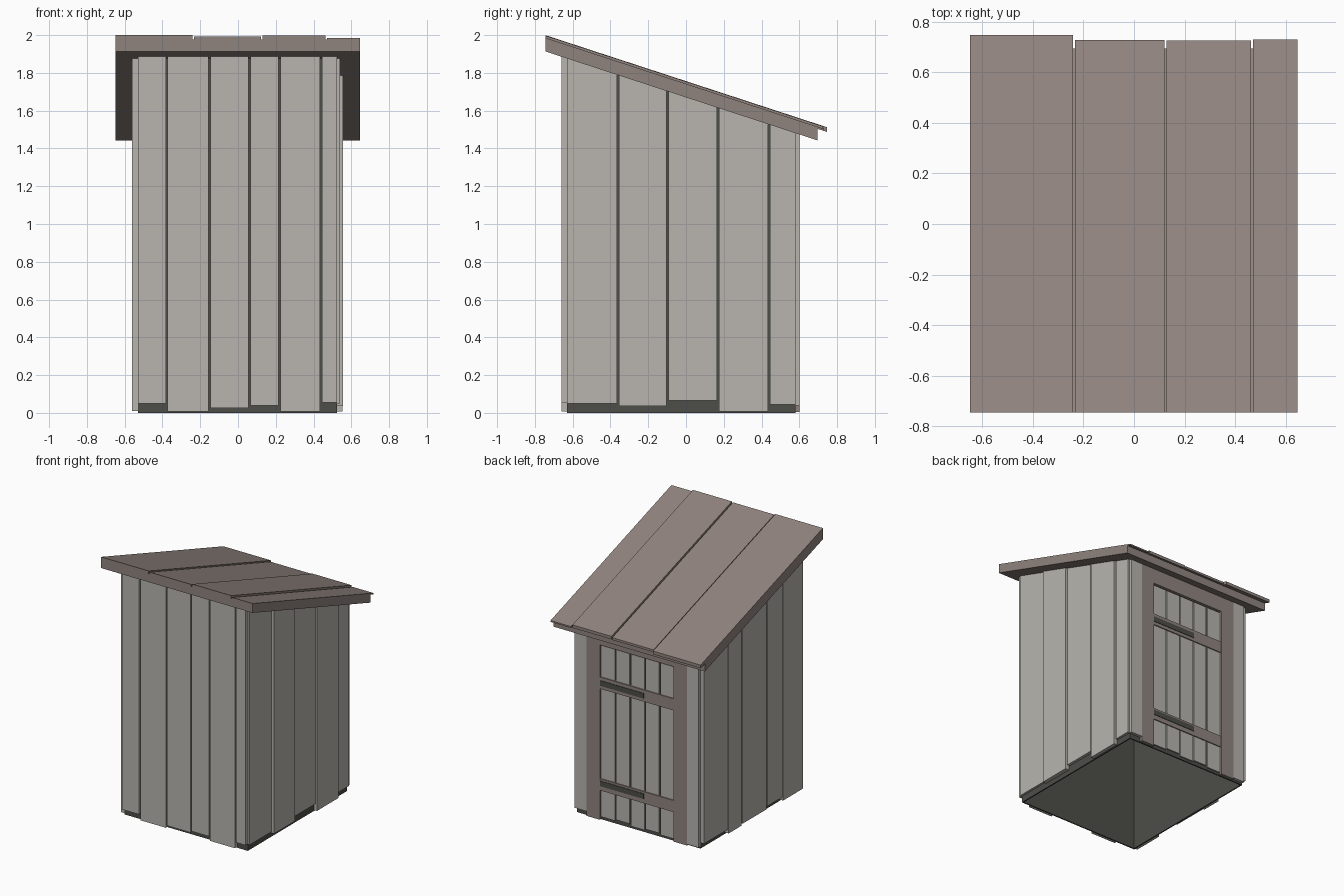
import bpy

cube = bpy.data.objects.get("Cube")
if cube:
    bpy.data.objects.remove(cube, do_unlink=True)


def material(name, color):
    mat = bpy.data.materials.new(name)
    mat.use_nodes = True
    mat.diffuse_color = (*color, 1)
    mat.node_tree.nodes["Principled BSDF"].inputs["Base Color"].default_value = (*color, 1)
    return mat


GRAY = material("weathered gray wood", (0.48, 0.463, 0.425))
BROWN = material("brown wood", (0.28, 0.23, 0.208))
DARK = material("dark gray", (0.075, 0.077, 0.065))


def roof_line(offset=0.0):
    """Height of the sloping roof underside, raised by offset."""
    return lambda y: 1.914 - 0.327 * (y + 0.745) + offset


def slab(name, mat, xs, ys, bottom, top):
    """Upright block whose bottom and top are heights or slopes along y."""
    height = lambda h, y: h(y) if callable(h) else h
    verts = [(x, y, height(h, y)) for h in (bottom, top) for y in ys for x in xs]
    faces = [(0, 2, 3, 1), (4, 5, 7, 6), (0, 1, 5, 4),
             (1, 3, 7, 5), (3, 2, 6, 7), (2, 0, 4, 6)]
    mesh = bpy.data.meshes.new(name)
    mesh.from_pydata(verts, [], faces)
    mesh.materials.append(mat)
    obj = bpy.data.objects.new(name, mesh)
    bpy.context.collection.objects.link(obj)
    return obj


def spans(edges, gap=0.01):
    """Plank ranges between neighbouring edges, with a gap at the inner ones."""
    last = len(edges) - 2
    for i, (a, b) in enumerate(zip(edges, edges[1:])):
        yield i, (a + gap / 2 * (i > 0), b - gap / 2 * (i < last))


EAVE = roof_line(0.003)

# Dark inner walls, open at the bottom
slab("front_inner_wall", DARK, (-0.53, 0.525), (-0.63, -0.62), 0, EAVE)
slab("back_inner_wall", DARK, (-0.53, 0.525), (0.57, 0.58), 0, EAVE)
slab("left_inner_wall", DARK, (0.515, 0.525), (-0.62, 0.57), 0, EAVE)
slab("right_inner_wall", DARK, (-0.53, -0.52), (-0.62, 0.57), 0, EAVE)

# Front planks
lows = [0.05, 0.008, 0.027, 0.04, 0.008, 0.055]
for i, xs in spans([-0.53, -0.377, -0.15, 0.06, 0.22, 0.44, 0.525]):
    slab(f"front_plank_{i + 1}", GRAY, xs, (-0.66, -0.63), lows[i], EAVE)

# Left side planks (+x)
lows = [0.05, 0.036, 0.066, 0.008, 0.045]
outs = [0.541, 0.557, 0.547, 0.552, 0.543]
for i, ys in spans([-0.63, -0.36, -0.097, 0.17, 0.44, 0.58]):
    slab(f"left_plank_{i + 1}", GRAY, (0.525, outs[i]), ys, lows[i], EAVE)

# Right side planks (-x)
lows = [0.01, 0.04, 0.02, 0.01, 0.045]
for i, ys in spans([-0.63, -0.38, -0.19, 0.115, 0.285, 0.58]):
    slab(f"right_plank_{i + 1}", GRAY, (-0.56, -0.53), ys, lows[i], EAVE)

# Back corner planks, door posts and header
for side, sign, low in (("left", 1, 0.04), ("right", -1, 0.015)):
    slab(f"back_{side}_plank", GRAY, sorted((sign * 0.43, sign * 0.53)),
         (0.58, 0.602), low, EAVE)
    slab(f"{side}_door_post", BROWN, sorted((sign * 0.315, sign * 0.43)),
         (0.58, 0.602), 0.005, EAVE)
slab("door_header", BROWN, (-0.315, 0.315), (0.58, 0.602), 1.355, EAVE)

# Door planks
lows = [0.02, 0.03, 0.02, 0.035, 0.025]
for i, xs in spans([-0.315 + 0.126 * k for k in range(6)]):
    slab(f"door_plank_{i + 1}", GRAY, xs, (0.58, 0.59), lows[i], 1.347)

# Door braces with strap hinges
for name, z, hinge_z in (("lower", 0.23, 0.265), ("upper", 1.015, 1.04)):
    slab(f"{name}_door_brace", BROWN, (-0.315, 0.315), (0.585, 0.598), z, z + 0.09)
    slab(f"{name}_hinge", DARK, (-0.06, 0.315), (0.595, 0.602), hinge_z, hinge_z + 0.04)

# Sloping roof body and the boards on top
slab("roof_body", BROWN, (-0.648, 0.646), (-0.745, 0.695), roof_line(), roof_line(0.063))
ends = [0.747, 0.728, 0.725, 0.73]
tops = [0.086, 0.079, 0.084, 0.072]
for i, xs in spans([-0.648, -0.237, 0.125, 0.467, 0.646], 0.009):
    slab(f"roof_board_{i + 1}", BROWN, xs, (-0.745, ends[i]),
         roof_line(0.061), roof_line(tops[i]))
